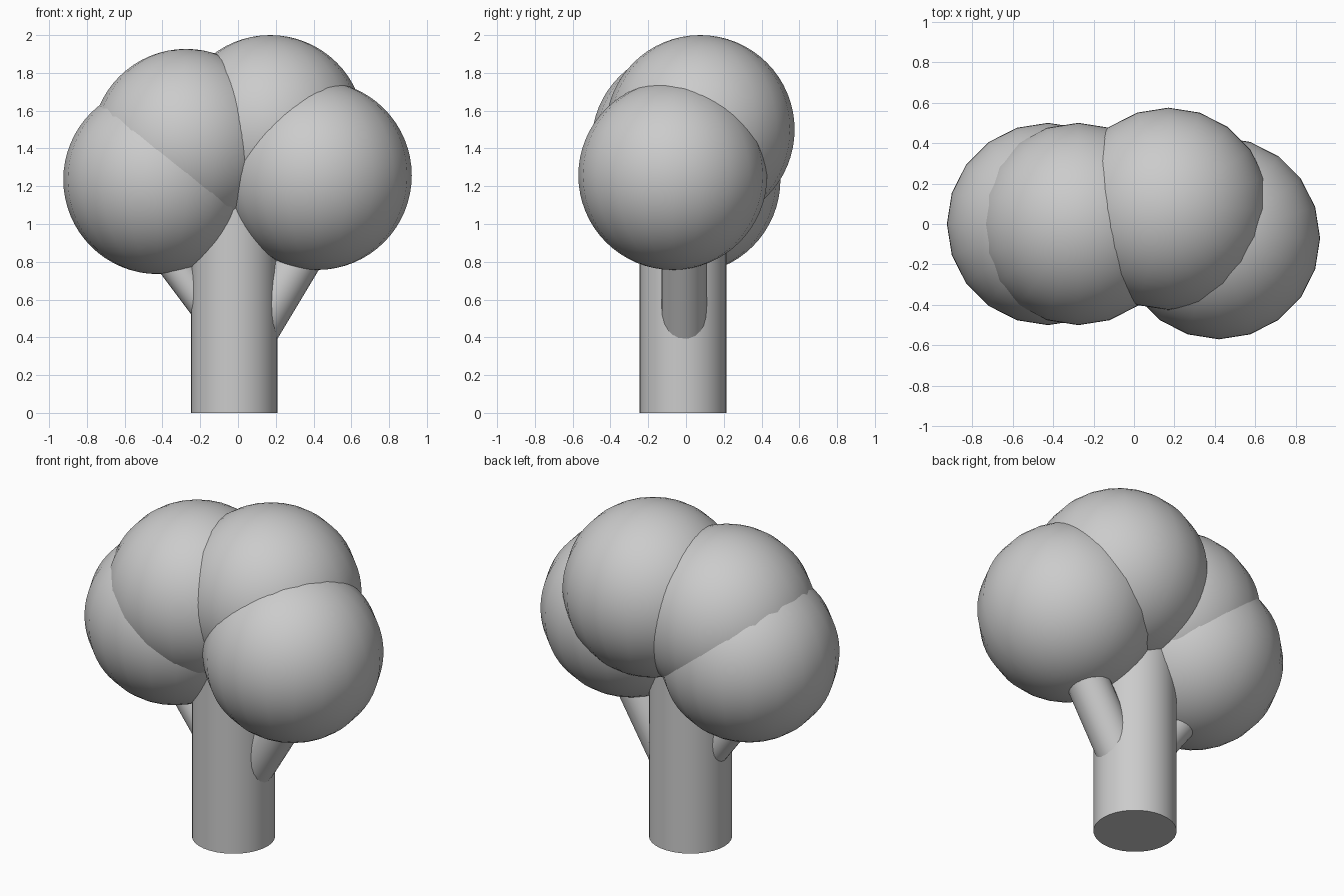
import bpy, math
from mathutils import Vector

if "Cube" in bpy.data.objects:
    bpy.data.objects.remove(bpy.data.objects["Cube"])


def smooth(name):
    ob = bpy.context.object
    ob.name = name
    bpy.ops.object.shade_smooth_by_angle(angle=math.radians(40))
    return ob


def limb(name, start, end, radius, sides):
    """Capped cylinder running between two points."""
    a, b = Vector(start), Vector(end)
    d = b - a
    bpy.ops.mesh.primitive_cylinder_add(
        vertices=sides, radius=radius, depth=d.length, location=(a + b) / 2,
        rotation=d.to_track_quat('Z', 'Y').to_euler())
    return smooth(name)


def foliage(name, centre, radius=0.5):
    """Round leaf clump: few segments around, many rings in height."""
    bpy.ops.mesh.primitive_uv_sphere_add(
        segments=20, ring_count=32, radius=radius, location=centre)
    return smooth(name)


# Trunk and the two side branches
limb("trunk", (-0.02, -0.015, 0), (-0.02, -0.015, 1.2), 0.23, 32)
limb("right_branch", (0.02, -0.01, 0.31), (0.40, -0.01, 0.944), 0.12, 24)
limb("left_branch", (-0.01, -0.01, 0.345), (-0.41, -0.01, 0.88), 0.085, 24)

# Leaf clumps
foliage("lower_left_foliage", (-0.425, 0.0, 1.235))
foliage("upper_left_foliage", (-0.275, 0.0, 1.427))
foliage("top_foliage", (0.17, 0.075, 1.5))
foliage("right_foliage", (0.42, -0.07, 1.257))
